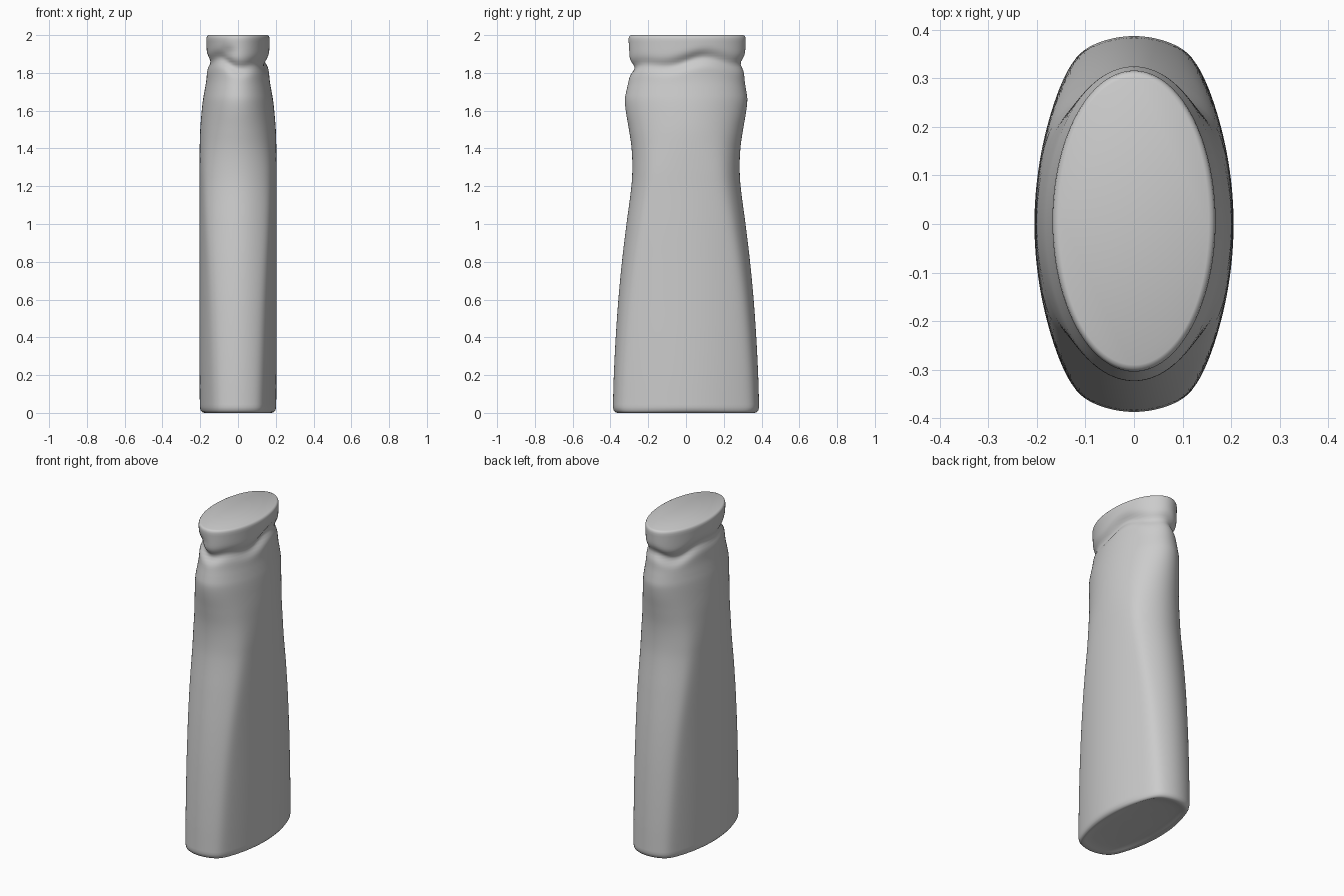
import bpy, bmesh, math

if "Cube" in bpy.data.objects:
    bpy.data.objects.remove(bpy.data.objects["Cube"], do_unlink=True)

SEGMENTS = 128
RINGS = 130

# Height, half width, half depth of the bottle
PROFILE = [(0.03, 0.202, 0.387), (0.2, 0.204, 0.382), (0.4, 0.205, 0.372),
           (0.6, 0.205, 0.358), (0.8, 0.205, 0.339), (1.0, 0.205, 0.315),
           (1.2, 0.204, 0.289), (1.3, 0.204, 0.284), (1.4, 0.203, 0.288),
           (1.5, 0.2, 0.302), (1.6, 0.192, 0.319), (1.66, 0.185, 0.324),
           (1.7, 0.178, 0.318), (1.76, 0.168, 0.307), (1.82, 0.164, 0.303),
           (1.9, 0.166, 0.307), (1.98, 0.168, 0.31)]


def smoothstep(a, b, v):
    t = min(1, max(0, (v - a) / (b - a)))
    return t * t * (3 - 2 * t)


def size_at(z):
    """Smooth interpolation of the profile."""
    z = min(max(z, PROFILE[0][0]), PROFILE[-1][0])
    i = 0
    while i < len(PROFILE) - 2 and z > PROFILE[i + 1][0]:
        i += 1
    p, q = PROFILE[i], PROFILE[i + 1]
    before = PROFILE[max(i - 1, 0)]
    after = PROFILE[min(i + 2, len(PROFILE) - 1)]
    h = q[0] - p[0]
    t = (z - p[0]) / h
    out = []
    for k in (1, 2):
        m0 = (q[k] - before[k]) / (q[0] - before[0]) * h
        m1 = (after[k] - p[k]) / (after[0] - p[0]) * h
        a, b = p[k], q[k]
        out.append(a + m0 * t + (3 * (b - a) - 2 * m0 - m1) * t ** 2
                   + (2 * (a - b) + m0 + m1) * t ** 3)
    return out


def parabola_radius(curve, across, along, reach):
    a, b = curve * across ** 2, abs(along)
    return 2 * reach / (b + math.sqrt(b * b + 4 * a * reach))


def section_point(z, angle, inset=0):
    """Two bowed sides and two bowed ends, turning into an oval at the neck."""
    w, d = size_at(z)
    c, s = w * math.cos(angle), d * math.sin(angle)
    length = math.hypot(c, s)
    c, s = c / length, s / length
    side = parabola_radius(0.65, s, c, w)
    end = parabola_radius(2.5, c, s, d)
    n = 30 - 18 * smoothstep(0.8, 1.5, z)
    panel = (side ** -n + end ** -n) ** (-1 / n)
    oval = 1 / math.hypot(c / w, s / d)
    t = smoothstep(1.25, 1.66, z)
    r = panel * (1 - t) + oval * t
    # wavy pinched groove below the cap
    centre = 1.85 + 0.02 * math.sin(2 * angle + 0.6) + 0.012 * math.sin(5 * angle)
    depth = 0.024 + 0.006 * math.sin(3 * angle + 1)
    r -= depth * math.exp(-((z - centre) / 0.032) ** 2)
    # dent in the front of the neck
    turn = (angle + math.pi / 2 + 0.35 + math.pi) % (2 * math.pi) - math.pi
    r -= 0.014 * math.exp(-(turn / 0.25) ** 2 - ((z - 1.91) / 0.03) ** 2)
    r -= inset
    return r * c, r * s + 0.006 * smoothstep(1.6, 1.9, z)


def build_bottle():
    # rounded base edge, wall, then rounded top edge: (height, inset)
    levels = [(0.012, 0.1), (0.006, 0.045), (0, 0.025), (0.004, 0.012),
              (0.014, 0.004)]
    levels += [(0.03 + 1.95 * i / RINGS, 0) for i in range(RINGS + 1)]
    levels += [(1.99, 0.002), (1.996, 0.006), (2, 0.014)]

    bm = bmesh.new()
    rings = []
    for z, inset in levels:
        ring = []
        for j in range(SEGMENTS):
            x, y = section_point(z, 2 * math.pi * j / SEGMENTS, inset)
            ring.append(bm.verts.new((x, y, z)))
        rings.append(ring)
    for low, high in zip(rings, rings[1:]):
        for j in range(SEGMENTS):
            k = (j + 1) % SEGMENTS
            bm.faces.new((low[j], low[k], high[k], high[j]))
    bm.faces.new(rings[0][::-1])
    bm.faces.new(rings[-1])
    bmesh.ops.recalc_face_normals(bm, faces=bm.faces)

    mesh = bpy.data.meshes.new("bottle")
    bm.to_mesh(mesh)
    bm.free()
    obj = bpy.data.objects.new("bottle", mesh)
    bpy.context.collection.objects.link(obj)
    return obj


# Plain grey material
grey = bpy.data.materials.new("light grey")
grey.use_nodes = True
colour = (0.6, 0.6, 0.6, 1)
grey.diffuse_color = colour
grey.node_tree.nodes["Principled BSDF"].inputs["Base Color"].default_value = colour

bottle = build_bottle()
bottle.data.materials.append(grey)
bpy.ops.object.select_all(action="DESELECT")
bottle.select_set(True)
bpy.context.view_layer.objects.active = bottle
bpy.ops.object.shade_smooth_by_angle(angle=math.radians(50))
